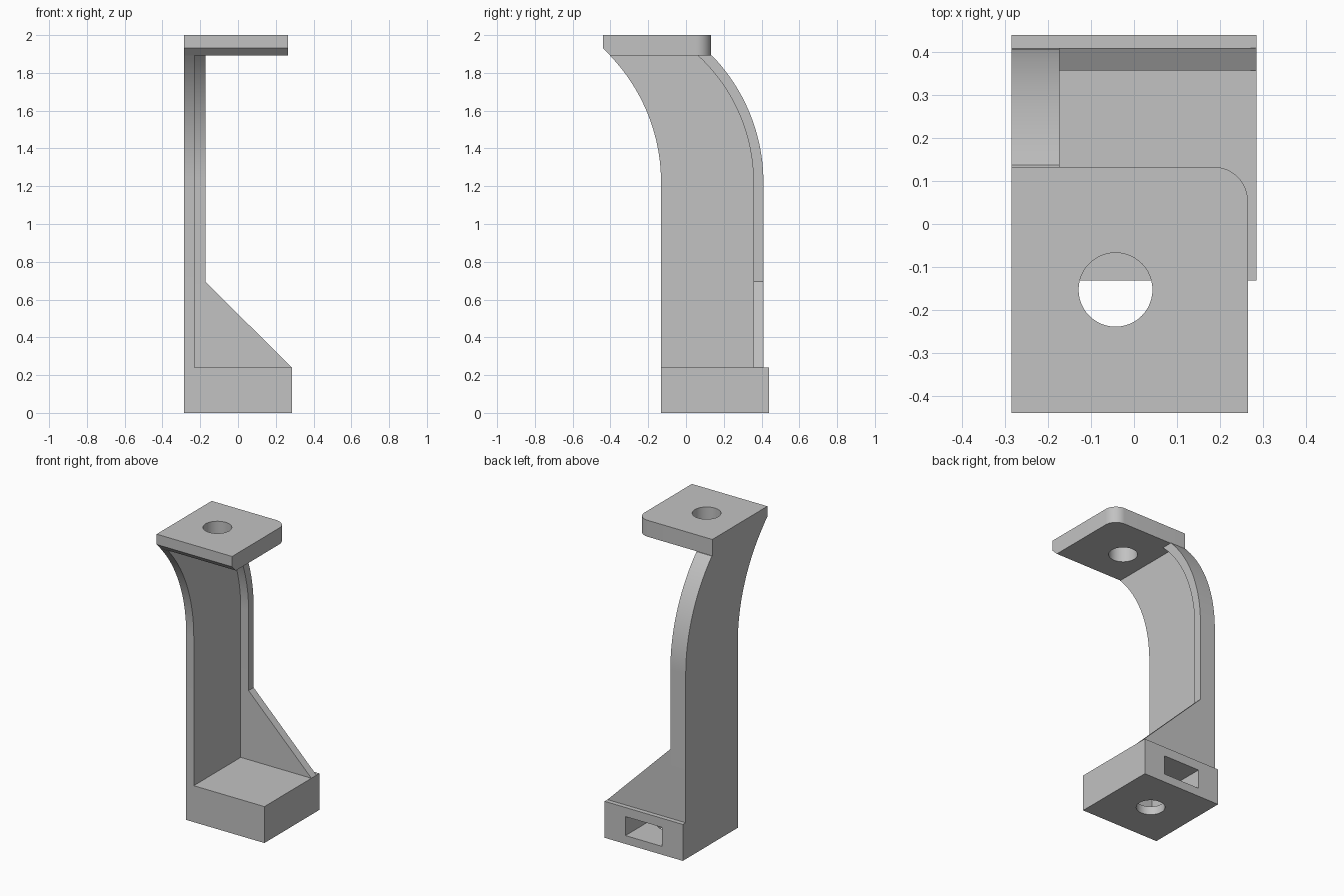
import bpy, bmesh, math
from mathutils import Vector

old = bpy.data.objects.get("Cube")
if old:
    bpy.data.objects.remove(old, do_unlink=True)

GREY = (0.54, 0.54, 0.54, 1.0)
mat = bpy.data.materials.new("plain grey")
mat.use_nodes = True
mat.diffuse_color = GREY
mat.node_tree.nodes["Principled BSDF"].inputs["Base Color"].default_value = GREY


def prism(name, profile, axis, lo, hi, bevel_front=0.0):
    """Extrude a 2D outline along an axis; the outline uses the other two axes in order."""
    def place(p, t):
        c = list(p)
        c.insert("xyz".index(axis), t)
        return Vector(c)
    bm = bmesh.new()
    face = bm.faces.new([bm.verts.new(place(p, lo)) for p in profile])
    ext = bmesh.ops.extrude_face_region(bm, geom=[face])["geom"]
    verts = [g for g in ext if isinstance(g, bmesh.types.BMVert)]
    bmesh.ops.translate(bm, verts=verts, vec=place((0, 0), hi - lo))
    if bevel_front:
        # chamfer the lowest, most forward edge
        y0 = min(v.co.y for v in bm.verts)
        z0 = min(v.co.z for v in bm.verts)
        edges = [e for e in bm.edges
                 if all(abs(v.co.y - y0) < 1e-4 and abs(v.co.z - z0) < 1e-4 for v in e.verts)]
        bmesh.ops.bevel(bm, geom=edges, offset=bevel_front, segments=1, affect='EDGES')
    bmesh.ops.recalc_face_normals(bm, faces=bm.faces[:])
    mesh = bpy.data.meshes.new(name)
    bm.to_mesh(mesh)
    bm.free()
    obj = bpy.data.objects.new(name, mesh)
    bpy.context.collection.objects.link(obj)
    mesh.materials.append(mat)
    return obj


def activate(obj):
    bpy.ops.object.select_all(action='DESELECT')
    obj.select_set(True)
    bpy.context.view_layer.objects.active = obj


def cut(obj, cutter):
    cutter.hide_render = True
    mod = obj.modifiers.new("cut", 'BOOLEAN')
    mod.operation = 'DIFFERENCE'
    mod.solver = 'EXACT'
    mod.object = cutter
    activate(obj)
    bpy.ops.object.modifier_apply(modifier=mod.name)
    bpy.data.objects.remove(cutter, do_unlink=True)


def rect(a0, a1, b0, b1):
    return [(a0, b0), (a1, b0), (a1, b1), (a0, b1)]


def circle(cx, cy, r, n=48):
    return [(cx + r * math.cos(2 * math.pi * i / n),
             cy + r * math.sin(2 * math.pi * i / n)) for i in range(n)]


def leaning_edge(y, radius, n=20):
    """Edge in y, z: straight up from the base, then an arc sweeping forward to the plate."""
    end = math.asin((PLATE_Z - BEND_Z) / radius)
    arc = [(y - radius + radius * math.cos(end * i / n),
            BEND_Z + radius * math.sin(end * i / n)) for i in range(n + 1)]
    return [(y, BASE_Z)] + arc


BASE_Z, BEND_Z, PLATE_Z = 0.24, 1.22, 1.892
LEFT, RIGHT = -0.285, 0.285
HOLE_R = 0.086

# Base block with a blind bolt hole below and a nut slot from the back
base = prism("base_block", rect(LEFT, RIGHT, -0.132, 0.44), 'z', 0, BASE_Z)
cut(base, prism("slot_cutter", rect(-0.133, 0.133, 0.055, 0.18), 'y', 0.01, 0.6))
cut(base, prism("base_hole_cutter", circle(0, 0.154, HOLE_R), 'z', -0.1, 0.12))

# Upright side wall and the flange along its back edge
front = leaning_edge(-0.132, 0.97)
inner = leaning_edge(0.357, 0.915)
outer = leaning_edge(0.41, 0.965)
wall = prism("side_wall", front + inner[::-1], 'x', LEFT, -0.23)
flange = prism("back_flange", inner + outer[::-1], 'x', LEFT, -0.173)

# Triangular brace between flange and base
brace = prism("brace", [(-0.173, BASE_Z), (RIGHT, BASE_Z), (-0.173, 0.695)], 'y', 0.357, 0.41)

# Top plate with one rounded corner, chamfered front underside and bolt hole
r, px, py = 0.08, 0.265, 0.133
corner = [(px - r + r * math.cos(math.pi / 2 * i / 12),
           py - r + r * math.sin(math.pi / 2 * i / 12)) for i in range(13)]
plate = prism("top_plate", [(LEFT, -0.44), (px, -0.44)] + corner + [(LEFT, py)],
              'z', PLATE_Z, 2.0, bevel_front=0.04)
cut(plate, prism("plate_hole_cutter", circle(-0.043, -0.153, HOLE_R), 'z', 1.7, 2.2))

for part in (base, wall, flange, brace, plate):
    activate(part)
    bpy.ops.object.shade_smooth_by_angle(angle=math.radians(30))
